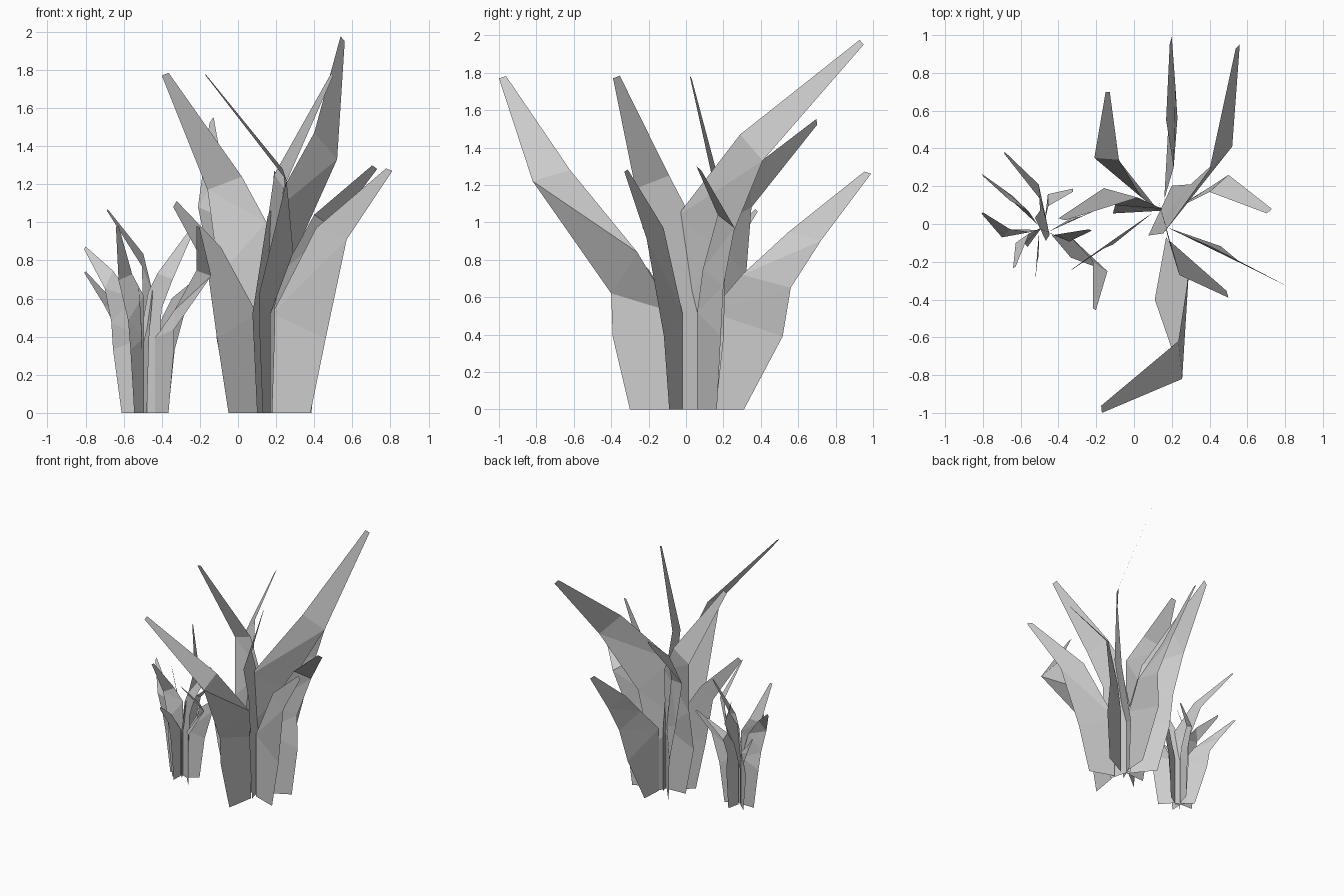
import bpy
import bmesh
from math import radians
from mathutils import Matrix, Vector

cube = bpy.data.objects.get("Cube")
if cube:
    bpy.data.objects.remove(cube, do_unlink=True)

# One plain grey for every leaf
grey = bpy.data.materials.new("leaf_grey")
grey.use_nodes = True
colour = (0.6, 0.6, 0.6, 1)
grey.diffuse_color = colour
grey.node_tree.nodes["Principled BSDF"].inputs["Base Color"].default_value = colour

# The small tuft is the large one shrunk, turned and moved aside
large_tuft = Matrix.Identity(4)
small_tuft = (Matrix.Translation((-0.511, -0.099, 0.15))
              @ Matrix.Rotation(radians(50.5), 4, "Z")
              @ Matrix.Scale(0.466, 4))
tufts = {"large": large_tuft, "small": small_tuft}


def build_strip(name, pairs, placement):
    """Flat leaf made from (inner edge, outer edge) pairs, foot to tip."""
    bm = bmesh.new()
    rows = []
    for row_index, pair in enumerate(pairs):
        row = []
        for point in pair:
            position = placement @ point
            if row_index == 0:
                position.z = 0
            row.append(bm.verts.new(position))
        rows.append(row)
    for below, above in zip(rows, rows[1:]):
        # Each twisted panel is split into two flat facets
        bm.faces.new((below[0], below[1], above[1]))
        bm.faces.new((below[0], above[1], above[0]))
    mesh = bpy.data.meshes.new(name)
    bm.to_mesh(mesh)
    bm.free()
    mesh.materials.append(grey)
    leaf = bpy.data.objects.new(name, mesh)
    bpy.context.scene.collection.objects.link(leaf)


def blade(name, foot, knees, tip, flare=0.4, inner_flare=0.0):
    """foot: inner xy and outer xy; knees: (inner, outer) pairs; tip: end point."""
    inner_foot = Vector((foot[0][0], foot[0][1], 0))
    outer_foot = Vector((foot[1][0], foot[1][1], 0))
    spread = outer_foot - inner_foot
    # The lower leaf flares outward before it starts to bend
    inner_low = inner_foot - spread * inner_flare + Vector((0, 0, 0.52))
    outer_low = outer_foot + spread * flare + Vector((0, 0, 0.39))
    pairs = [(inner_foot, outer_foot), (inner_low, outer_low)]
    pairs += [(Vector(inner), Vector(outer)) for inner, outer in knees]
    # The tip is a narrow blunt end
    across = (pairs[-1][0] - pairs[-1][1]).normalized() * 0.04
    end = Vector(tip)
    pairs.append((end + across, end))
    for size, placement in tufts.items():
        build_strip(f"{size}_tuft_{name}", pairs, placement)


# Tall leaves
blade("tall_back_leaf", ((0.1, -0.01), (0.18, 0.16)),
      [((0.155, -0.05, 1.03), (0.3, 0.21, 0.84)),
       ((0.4, 0.29, 1.47), (0.52, 0.41, 1.33))],
      (0.56, 0.95, 1.95), flare=0.25, inner_flare=0.3)

blade("tall_front_leaf", ((0.17, -0.07), (0.13, -0.3)),
      [((0.29, -0.26, 0.84), (0.11, -0.4, 0.62)),
       ((0.235, -0.62, 1.28), (0.255, -0.82, 1.22))],
      (-0.17, -1, 1.77))

blade("tall_right_leaf", ((0.14, 0.07), (-0.04, 0.06)),
      [((0.15, 0.08, 1.0), (-0.1, 0.1, 0.72)),
       ((0.02, 0.14, 1.24), (-0.16, 0.19, 1.17))],
      (-0.4, 0.03, 1.77))

blade("tall_left_leaf", ((0.13, 0.12), (0.18, -0.07)),
      [((0.16, 0.02, 1.04), (0.2, -0.14, 0.85)),
       ((0.19, -0.09, 1.25), (0.24, -0.27, 1.18))],
      (0.5, -0.39, 1.77), flare=0.25)

# Shorter leaves
blade("back_leaf", ((0.16, 0.13), (0.17, 0.31)),
      [((0.21, 0.3, 0.72), (0.23, 0.56, 0.65)),
       ((0.17, 0.55, 0.95), (0.22, 0.72, 0.9))],
      (0.2, 0.99, 1.26), flare=1.15)

blade("back_right_leaf", ((0.13, 0.07), (-0.02, 0.26)),
      [((0.04, 0.14, 0.97), (-0.13, 0.32, 0.7)),
       ((-0.08, 0.34, 1.28), (-0.21, 0.35, 1.08))],
      (-0.15, 0.7, 1.52))

blade("left_leaf", ((0.18, 0.06), (0.385, 0.165)),
      [((0.24, 0.09, 0.75), (0.41, 0.2, 0.66)),
       ((0.4, 0.17, 1.04), (0.5, 0.26, 0.97))],
      (0.73, 0.08, 1.28), flare=0.2)

blade("front_left_leaf", ((0.18, -0.02), (0.38, -0.09)),
      [((0.41, -0.12, 0.97), (0.57, -0.21, 0.91))],
      (0.81, -0.33, 1.27))

blade("front_right_leaf", ((0.1, 0.06), (-0.05, -0.06)),
      [((-0.09, -0.07, 0.87), (-0.16, -0.13, 0.75))],
      (-0.34, -0.25, 1.08))
